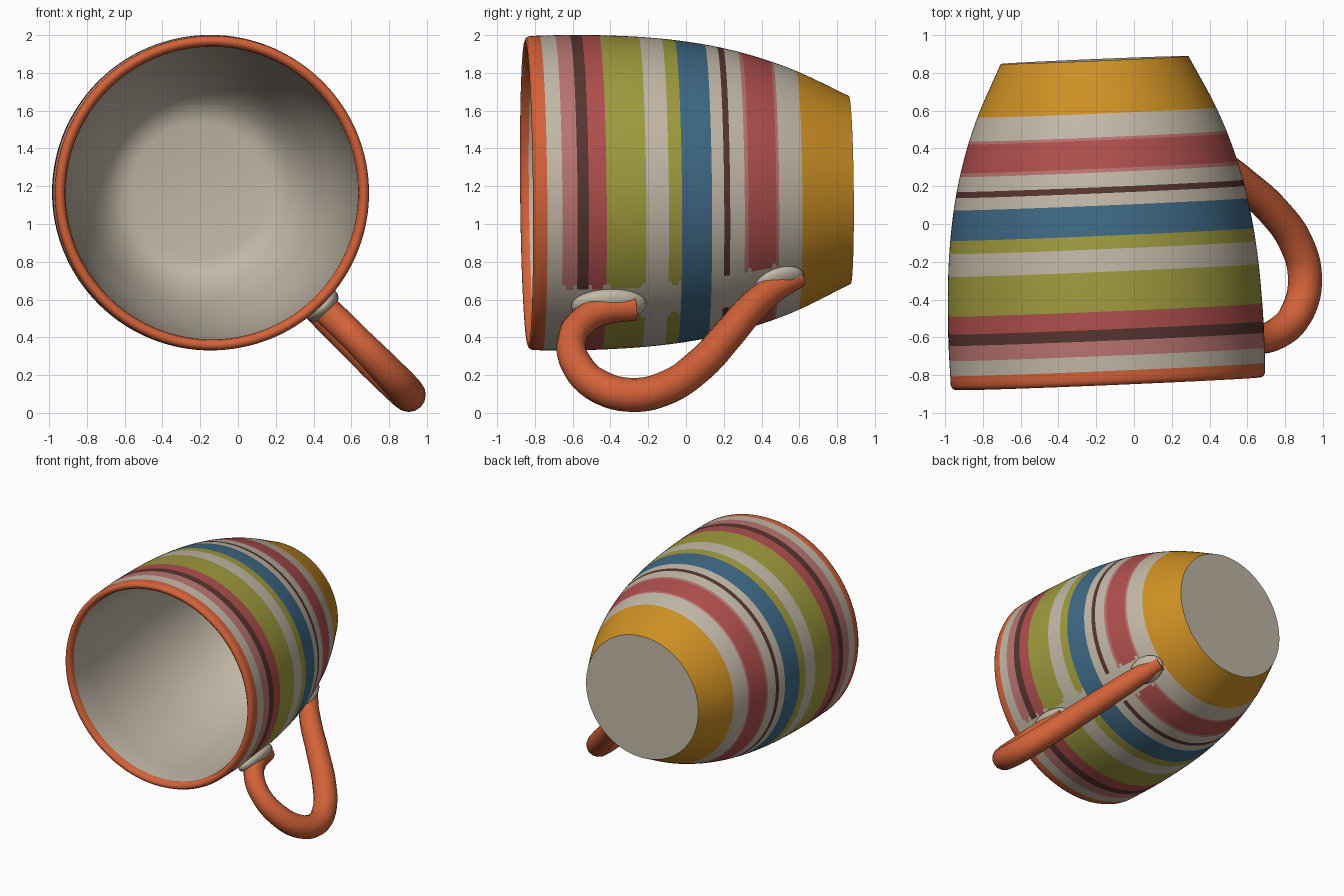
import bpy, bmesh, math
from mathutils import Vector, Matrix

if "Cube" in bpy.data.objects:
    bpy.data.objects.remove(bpy.data.objects["Cube"])


def srgb(r, g, b):
    f = lambda c: (c / 12.92) if c <= 0.04045 else ((c + 0.055) / 1.055) ** 2.4
    return (f(r / 255), f(g / 255), f(b / 255), 1)


COLOURS = {
    "cream": srgb(194, 184, 167), "orange": srgb(211, 98, 57),
    "yellow": srgb(206, 144, 36), "green": srgb(160, 155, 62),
    "blue": srgb(62, 105, 133), "red": srgb(175, 79, 77),
    "brown": srgb(87, 53, 48), "pink": srgb(186, 116, 112),
}
MATS = {}
for name, col in COLOURS.items():
    MATS[name] = bpy.data.materials.new(name)
    MATS[name].diffuse_color = col
NAMES = list(COLOURS)

# Mug frame: axis runs from the mouth (-y) to the base (+y), slightly tilted
ORIGIN = Vector((-0.172, 0, 1.172))
AXIS = Vector((-0.042, 1, 0.010)).normalized()
U = Vector((1, 0, 0))
U = (U - AXIS * U.dot(AXIS)).normalized()
V = U.cross(AXIS).normalized()          # points up
HANDLE_ANGLE = math.radians(-45)
SEG = 180

# Stripes: (end position along the axis, colour)
STRIPES = [(-0.77, "orange"), (-0.69, "cream"), (-0.61, "pink"), (-0.55, "brown"),
           (-0.455, "red"), (-0.245, "green"), (-0.125, "cream"), (-0.055, "green"),
           (0.105, "blue"), (0.17, "cream"), (0.202, "brown"), (0.28, "cream"),
           (0.30, "pink"), (0.45, "red"), (0.465, "pink"), (0.59, "cream"),
           (0.868, "yellow")]
# Outer wall radius along the axis
KNOTS = [(-0.82, 0.832), (-0.6, 0.835), (-0.4, 0.830), (-0.2, 0.818), (0.0, 0.795),
         (0.2, 0.758), (0.4, 0.703), (0.6, 0.628), (0.868, 0.497)]


def radius(s):
    """Cubic interpolation through the wall knots."""
    i = max(j for j in range(len(KNOTS) - 1) if j == 0 or KNOTS[j][0] <= s)

    def slope(j):
        a, b = KNOTS[max(j - 1, 0)], KNOTS[min(j + 1, len(KNOTS) - 1)]
        return (b[1] - a[1]) / (b[0] - a[0])
    (s0, r0), (s1, r1) = KNOTS[i], KNOTS[i + 1]
    h = s1 - s0
    t = (s - s0) / h
    return ((2*t**3 - 3*t**2 + 1) * r0 + (t**3 - 2*t**2 + t) * h * slope(i)
            + (3*t**2 - 2*t**3) * r1 + (t**3 - t**2) * h * slope(i + 1))


def stripe_colour(s, angle):
    start = -0.85
    for end, colour in STRIPES:
        if s < end:
            break
        start = end
    if colour in ("orange", "yellow", "blue"):
        return colour
    # unpainted gap with rounded stripe ends beside the handle
    gap = 6.5 if s < 0.1 else 8.5
    if end - start > 0.06 and min(s - start, end - s) < 0.02:
        gap += 2
    return "cream" if abs(math.degrees(angle - HANDLE_ANGLE)) < gap else colour


def place(s, r, a):
    return ORIGIN + AXIS * s + (U * math.cos(a) + V * math.sin(a)) * r


# Mug body: outer wall stations, stripe edges included
stations = {-0.82, 0.868}
prev = -0.82
for end, _ in STRIPES:
    n = max(1, round((end - prev) / 0.02))
    stations.update(round(prev + (end - prev) * k / n, 4) for k in range(1, n + 1))
    prev = end
outer = [(s, radius(s)) for s in sorted(stations)]
lip = [(-0.80, 0.775), (-0.828, 0.780), (-0.842, 0.795), (-0.845, 0.808), (-0.838, 0.823)]
inner = [(0.79, 0.36), (0.775, 0.42), (0.735, 0.475), (0.67, 0.53)]
inner += [(s, radius(s) - 0.057) for s in (0.58, 0.5, 0.4, 0.3, 0.2, 0.1, 0, -0.2, -0.4, -0.6)]
profile = inner + lip + outer

bm = bmesh.new()
rings = [[bm.verts.new(place(s, r, 2 * math.pi * k / SEG)) for k in range(SEG)]
         for s, r in profile]
for i in range(len(rings) - 1):
    mid = (profile[i][0] + profile[i + 1][0]) / 2
    for k in range(SEG):
        k2 = (k + 1) % SEG
        f = bm.faces.new((rings[i][k], rings[i][k2], rings[i + 1][k2], rings[i + 1][k]))
        a = 2 * math.pi * (k + 0.5) / SEG
        a = a - 2 * math.pi if a > math.pi else a
        if i < len(inner):
            colour = "cream"
        elif i < len(inner) + len(lip):
            colour = "orange"
        else:
            colour = stripe_colour(mid, a)
        f.material_index = NAMES.index(colour)
# interior floor and underside
for ring in (rings[0], rings[-1]):
    bm.faces.new(ring).material_index = NAMES.index("cream")
bmesh.ops.recalc_face_normals(bm, faces=bm.faces)
mesh = bpy.data.meshes.new("mug_body")
bm.to_mesh(mesh)
bm.free()
for n in NAMES:
    mesh.materials.append(MATS[n])
body = bpy.data.objects.new("mug_body", mesh)
bpy.context.collection.objects.link(body)

# Handle: tube through (y, z, thickness) points in the diagonal plane
PATH = [(-0.27, 0.56, 0.85), (-0.42, 0.545, 0.9), (-0.54, 0.49, 0.9), (-0.605, 0.38, 0.9),
        (-0.575, 0.25, 0.98), (-0.46, 0.14, 1.05), (-0.28, 0.095, 1.06), (-0.1, 0.135, 1.06),
        (0.07, 0.25, 1.05), (0.22, 0.41, 1.0), (0.36, 0.57, 0.95), (0.48, 0.665, 0.85),
        (0.60, 0.72, 0.65)]
curve = bpy.data.curves.new("handle_path", "CURVE")
curve.dimensions = "3D"
curve.bevel_depth = 0.085
curve.bevel_resolution = 6
curve.resolution_u = 6
curve.use_fill_caps = True
sp = curve.splines.new("BEZIER")
sp.bezier_points.add(len(PATH) - 1)
for p, (y, z, w) in zip(sp.bezier_points, PATH):
    p.co = (-0.172 - 0.042 * y + (1.17 - z) * 0.99, y, z)
    p.radius = w
    p.handle_left_type = p.handle_right_type = "AUTO"
tmp = bpy.data.objects.new("handle_path", curve)
bpy.context.collection.objects.link(tmp)
bpy.context.view_layer.update()
deps = bpy.context.evaluated_depsgraph_get()
hmesh = bpy.data.meshes.new_from_object(tmp.evaluated_get(deps))
bpy.data.objects.remove(tmp)
hmesh.materials.clear()
hmesh.materials.append(MATS["orange"])
handle = bpy.data.objects.new("handle", hmesh)
bpy.context.collection.objects.link(handle)


# Cream collars where the handle joins the wall
def collar(name, s, rho, length, width, height, lean):
    out = U * math.cos(HANDLE_ANGLE) + V * math.sin(HANDLE_ANGLE)
    along = (AXIS - out * lean).normalized()
    out = (out - along * out.dot(along)).normalized()
    side = along.cross(out)
    m = Matrix((along * length, side * width, out * height)).transposed().to_4x4()
    m.translation = place(s, rho, HANDLE_ANGLE)
    b = bmesh.new()
    bmesh.ops.create_uvsphere(b, u_segments=32, v_segments=16, radius=1, matrix=m)
    bmesh.ops.recalc_face_normals(b, faces=b.faces)
    me = bpy.data.meshes.new(name)
    b.to_mesh(me)
    b.free()
    me.materials.append(MATS["cream"])
    ob = bpy.data.objects.new(name, me)
    bpy.context.collection.objects.link(ob)
    return ob


parts = [body, handle,
         collar("front_collar", -0.44, 0.845, 0.20, 0.105, 0.065, 0.03),
         collar("back_collar", 0.47, 0.685, 0.14, 0.10, 0.05, 0.32)]

for ob in parts:
    bpy.ops.object.select_all(action="DESELECT")
    ob.select_set(True)
    bpy.context.view_layer.objects.active = ob
    bpy.ops.object.shade_smooth_by_angle(angle=math.radians(40))

for m in bpy.data.materials:
    if m.users and not m.is_grease_pencil:
        m.use_nodes = True
        m.node_tree.nodes["Principled BSDF"].inputs["Base Color"].default_value = m.diffuse_color
